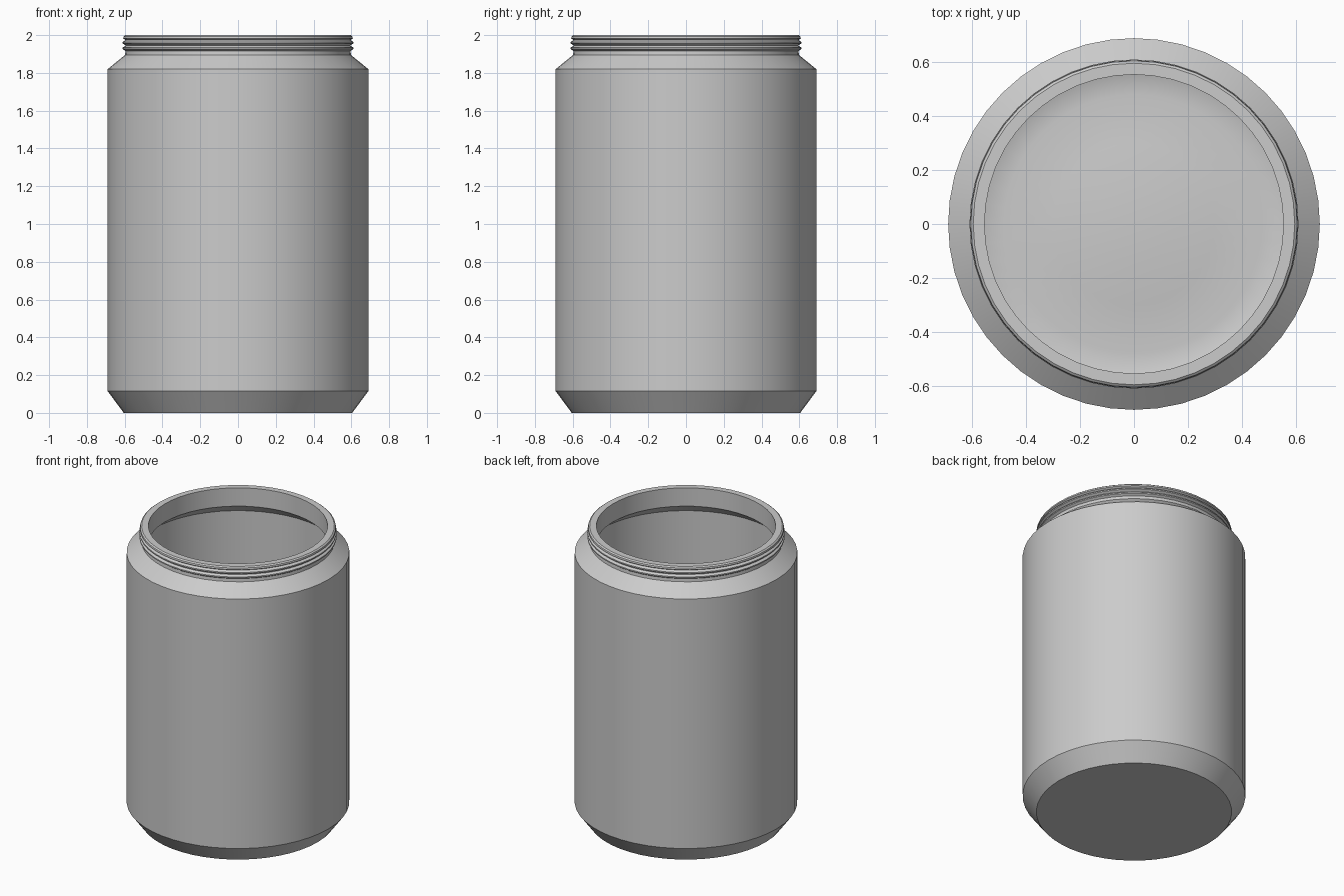
import bpy, bmesh, math

cube = bpy.data.objects.get("Cube")
if cube:
    bpy.data.objects.remove(cube, do_unlink=True)

SEGMENTS = 48

# Plain grey surface
grey = bpy.data.materials.new("plain_grey")
grey.use_nodes = True
colour = (0.6, 0.6, 0.6, 1)
grey.diffuse_color = colour
grey.node_tree.nodes["Principled BSDF"].inputs["Base Color"].default_value = colour


def lathe(name, profile, material):
    """Spin a (radius, height) profile around z into a closed object."""
    bm = bmesh.new()
    verts = [bm.verts.new((r, 0, z)) for r, z in profile]
    edges = [bm.edges.new(pair) for pair in zip(verts, verts[1:])]
    bmesh.ops.spin(bm, geom=verts + edges, cent=(0, 0, 0), axis=(0, 0, 1),
                   angle=math.tau, steps=SEGMENTS, use_merge=True)
    bmesh.ops.remove_doubles(bm, verts=bm.verts, dist=0.0005)
    bmesh.ops.recalc_face_normals(bm, faces=bm.faces)
    mesh = bpy.data.meshes.new(name)
    bm.to_mesh(mesh)
    bm.free()
    mesh.materials.append(material)
    obj = bpy.data.objects.new(name, mesh)
    bpy.context.collection.objects.link(obj)
    bpy.ops.object.select_all(action="DESELECT")
    obj.select_set(True)
    bpy.context.view_layer.objects.active = obj
    bpy.ops.object.shade_smooth_by_angle(angle=math.radians(30))
    return obj


# Outside: base, chamfer, wall, shoulder and neck
outside = [(0, 0), (0.605, 0), (0.69, 0.115), (0.69, 1.82), (0.598, 1.895)]

# Two screw ridges round the neck
for z in (1.93, 1.96):
    outside += [(0.596, z - 0.014), (0.611, z - 0.004),
                (0.611, z + 0.004), (0.596, z + 0.014)]

# Rolled lip
lip = [(0.608, 1.982), (0.606, 1.993), (0.597, 2.0), (0.555, 2.0)]

# Inside: neck, shoulder, wall and a gently raised floor
inside = [(0.555, 1.875), (0.65, 1.80), (0.65, 0.13), (0.62, 0.085),
          (0.57, 0.055), (0.48, 0.045), (0.3, 0.065), (0.15, 0.078), (0, 0.082)]

lathe("jar_body", outside + lip + inside, grey)
